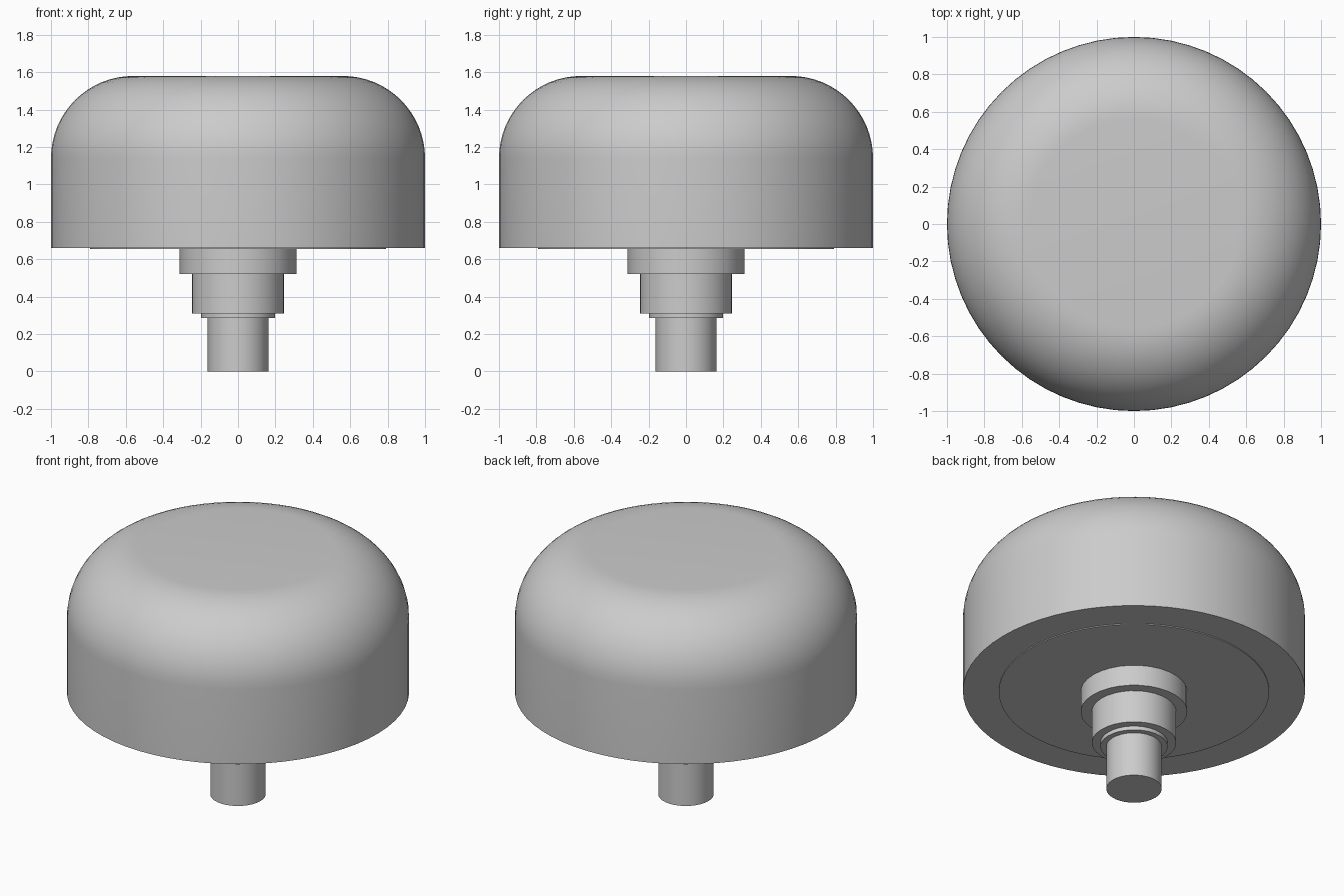
import bpy, bmesh, math

cube = bpy.data.objects.get("Cube")
if cube:
    bpy.data.objects.remove(cube, do_unlink=True)

grey = bpy.data.materials.new("plain_grey")
grey.use_nodes = True
COLOUR = (0.6, 0.6, 0.6, 1)
grey.diffuse_color = COLOUR
grey.node_tree.nodes["Principled BSDF"].inputs["Base Color"].default_value = COLOUR


def lathe(name, profile, segments):
    """Spin a (radius, z) profile, from bottom to top, and cap both ends."""
    bm = bmesh.new()
    rings = []
    for r, z in profile:
        angles = [math.tau * i / segments for i in range(segments)]
        rings.append([bm.verts.new((r * math.cos(a), r * math.sin(a), z)) for a in angles])
    for low, high in zip(rings, rings[1:]):
        for i in range(segments):
            j = (i + 1) % segments
            bm.faces.new((low[i], low[j], high[j], high[i]))
    bm.faces.new(rings[0][::-1])
    bm.faces.new(rings[-1])
    mesh = bpy.data.meshes.new(name)
    bm.to_mesh(mesh)
    bm.free()
    mesh.materials.append(grey)
    obj = bpy.data.objects.new(name, mesh)
    bpy.context.collection.objects.link(obj)
    bpy.ops.object.select_all(action="DESELECT")
    obj.select_set(True)
    bpy.context.view_layer.objects.active = obj
    bpy.ops.object.shade_smooth_by_angle(angle=math.radians(30))
    return obj


# Cap with a large rounded shoulder
RADIUS, BOTTOM, TOP, ROUND = 1.0, 0.66, 1.58, 0.44
shoulder = []
for k in range(17):
    a = math.pi / 2 * k / 16
    shoulder.append((RADIUS - ROUND + ROUND * math.cos(a), TOP - ROUND + ROUND * math.sin(a)))
lathe("cap", [(RADIUS, BOTTOM)] + shoulder, 64)

# Thin plate under the cap
lathe("base_plate", [(0.79, 0.654), (0.79, 0.67)], 64)

# Stepped neck and stem
for name, radius, low, high in (
    ("upper_collar", 0.312, 0.52, 0.66),
    ("neck", 0.247, 0.31, 0.53),
    ("retaining_ring", 0.197, 0.285, 0.32),
    ("stem", 0.162, 0.0, 0.30),
):
    lathe(name, [(radius, low), (radius, high)], 32)
